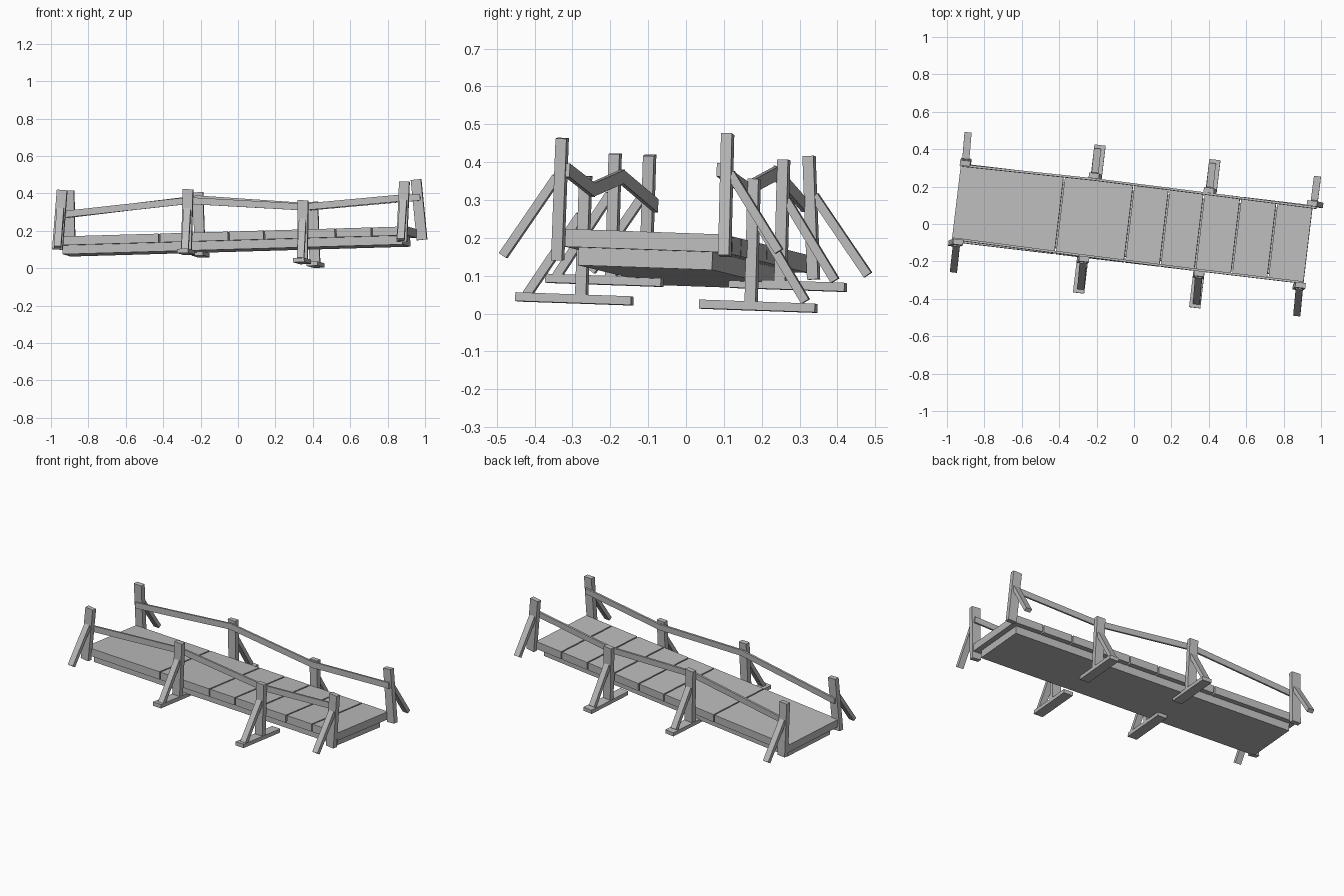
import bpy
import bmesh
from mathutils import Vector, Matrix

cube = bpy.data.objects.get("Cube")
if cube:
    bpy.data.objects.remove(cube, do_unlink=True)

wood = bpy.data.materials.new("grey_wood")
wood.use_nodes = True
GREY = (0.5, 0.5, 0.5, 1)
wood.diffuse_color = GREY
wood.node_tree.nodes["Principled BSDF"].inputs["Base Color"].default_value = GREY

# Tilted frame of the bridge: along, across and up
along = Vector((1, -0.119, 0.029)).normalized()
up = along.cross(Vector((0.118, 0.99, -0.035))).normalized()
across = up.cross(along)
deck_center = Vector((-0.01, 0.003, 0.189))


def box(name, center, axes, size):
    """Box with the given centre, three axis directions and sizes."""
    mesh = bpy.data.meshes.new(name)
    bm = bmesh.new()
    bmesh.ops.create_cube(bm, size=1)
    bm.to_mesh(mesh)
    bm.free()
    mesh.materials.append(wood)
    obj = bpy.data.objects.new(name, mesh)
    bpy.context.collection.objects.link(obj)
    turn = Matrix(axes).transposed().to_4x4()
    obj.matrix_world = Matrix.Translation(center) @ turn @ Matrix.Diagonal((*size, 1))
    return obj


def beam(name, a, b, side, width, depth, extra=0):
    """Bar from a to b, its width measured along the side direction."""
    axis = (b - a).normalized()
    third = axis.cross(side).normalized()
    box(name, (a + b) / 2, (third.cross(axis), third, axis),
        (width, depth, (b - a).length + extra))


# Deck boards, divided by narrow gaps
cuts = [-0.947, -0.39, -0.016, 0.175, 0.363, 0.56, 0.755, 0.947]
gap = 0.008
for i, (start, end) in enumerate(zip(cuts, cuts[1:])):
    lo = start + (gap / 2 if i else 0)
    hi = end - (gap / 2 if end != cuts[-1] else 0)
    box(f"deck_board_{i + 1}", deck_center + along * (lo + hi) / 2 - up * 0.0235,
        (along, across, up), (hi - lo, 0.422, 0.047))

# Base slab under the boards
box("base_slab", deck_center - up * 0.07, (along, across, up), (1.83, 0.357, 0.048))

# Each post: bottom, top, rail height, whether it stands on a foot
sides = {
    "right": (-1, [
        ((-0.965, -0.106, 0.10), (-0.94, -0.096, 0.418), 0.287, False),
        ((-0.276, -0.197, 0.087), (-0.267, -0.187, 0.422), 0.362, True),
        ((0.345, -0.276, 0.038), (0.348, -0.265, 0.363), 0.328, True),
        ((0.876, -0.339, 0.141), (0.89, -0.327, 0.463), 0.378, False)]),
    "left": (1, [
        ((-0.897, 0.337, 0.09), (-0.903, 0.325, 0.416), 0.287, False),
        ((-0.202, 0.25, 0.075), (-0.214, 0.258, 0.406), 0.37, True),
        ((0.412, 0.172, 0.02), (0.40, 0.18, 0.355), 0.328, True),
        ((0.984, 0.102, 0.152), (0.952, 0.11, 0.474), 0.378, False)]),
}

for side, (sign, posts) in sides.items():
    out = across * sign
    rail_points = []
    for i, (bottom, top, rail_z, footed) in enumerate(posts):
        bottom, top = Vector(bottom), Vector(top)
        tag = f"{side}_{i + 1}"
        beam(f"post_{tag}", bottom, top, along, 0.055, 0.029)
        t = (rail_z - bottom.z) / (top.z - bottom.z)
        rail_points.append(bottom.lerp(top, t) - out * 0.019)

        # Slanting brace on the outer face
        brace_top = bottom.lerp(top, 0.68) + out * 0.01
        brace_end = bottom + out * 0.145
        brace_end.x = (bottom.x + top.x) / 2 + sign * 0.012
        brace_end.z = bottom.z + 0.012
        beam(f"brace_{tag}", brace_top, brace_end, along, 0.038, 0.023)

        # Flat foot under the middle posts
        if footed:
            beam(f"foot_{tag}", bottom + out * 0.173, bottom - out * 0.135,
                 along, 0.06, 0.023)

    # Handrail sections on the inner faces
    for i, (a, b) in enumerate(zip(rail_points, rail_points[1:])):
        beam(f"rail_{side}_{i + 1}", a, b, up, 0.036, 0.012, extra=0.03)
